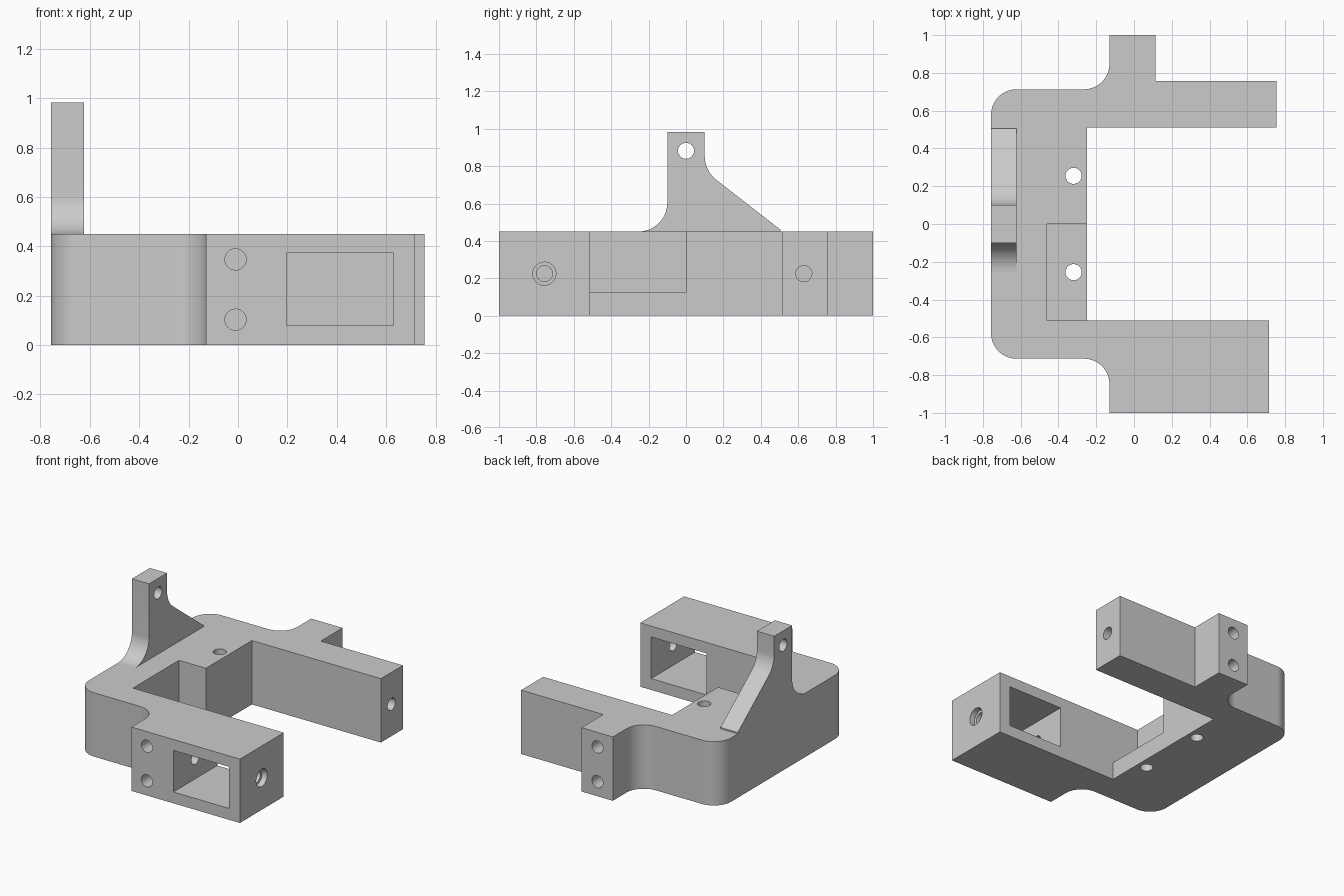
import bpy
import bmesh
from math import cos, sin, radians, atan2, tan, pi

default = bpy.data.objects.get("Cube")
if default:
    bpy.data.objects.remove(default, do_unlink=True)

# Single matte grey
grey = bpy.data.materials.new("plain grey")
grey.use_nodes = True
GREY = (0.6, 0.6, 0.6, 1)
grey.diffuse_color = GREY
grey.node_tree.nodes["Principled BSDF"].inputs["Base Color"].default_value = GREY


def arc(cx, cy, r, start, end, n=14):
    """Points on an arc, angles in degrees."""
    angles = [radians(start + (end - start) * i / n) for i in range(n + 1)]
    return [(cx + r * cos(a), cy + r * sin(a)) for a in angles]


def prism(name, outline, axis, lo, hi):
    """Extrude a 2D outline along an axis from lo to hi."""
    place = {"x": lambda u, v, w: (w, u, v),
             "y": lambda u, v, w: (u, w, v),
             "z": lambda u, v, w: (u, v, w)}[axis]
    bm = bmesh.new()
    rings = [[bm.verts.new(place(u, v, w)) for u, v in outline] for w in (lo, hi)]
    for ring in rings:
        bm.faces.new(ring)
    count = len(outline)
    for i in range(count):
        j = (i + 1) % count
        bm.faces.new((rings[0][i], rings[0][j], rings[1][j], rings[1][i]))
    bmesh.ops.recalc_face_normals(bm, faces=bm.faces)
    mesh = bpy.data.meshes.new(name)
    bm.to_mesh(mesh)
    bm.free()
    mesh.materials.append(grey)
    obj = bpy.data.objects.new(name, mesh)
    bpy.context.collection.objects.link(obj)
    return obj


def rect(u0, u1, v0, v1):
    return [(u0, v0), (u1, v0), (u1, v1), (u0, v1)]


def activate(obj):
    bpy.ops.object.select_all(action="DESELECT")
    obj.select_set(True)
    bpy.context.view_layer.objects.active = obj


def cut(target, outline, axis, lo, hi):
    """Subtract a prism from the target."""
    cutter = prism("cutter", outline, axis, lo, hi)
    cutter.hide_render = True
    mod = target.modifiers.new("cut", "BOOLEAN")
    mod.operation = "DIFFERENCE"
    mod.solver = "EXACT"
    mod.object = cutter
    activate(target)
    bpy.ops.object.modifier_apply(modifier=mod.name)
    bpy.data.objects.remove(cutter, do_unlink=True)


def drill(target, u, v, r, axis, lo, hi):
    cut(target, arc(u, v, r, 0, 345, 23), axis, lo, hi)


# Main dimensions
TOP = 0.45
BACK_X = -0.757
SPINE_X = -0.25
SIDE_Y = 0.713
ARM_Y = 0.512
TAB_X = -0.13
HOLE = 0.043
ROUND = 0.135

# Bracket body: spine, two arms and a rear tab in one outline
corner_x, corner_y = BACK_X + ROUND, SIDE_Y - ROUND
fillet_x, fillet_y = TAB_X - ROUND, SIDE_Y + ROUND
outline = (
    arc(corner_x, -corner_y, ROUND, 180, 270)
    + arc(fillet_x, -fillet_y, ROUND, 90, 0)
    + [(TAB_X, -1), (0.715, -1), (0.715, -ARM_Y), (SPINE_X, -ARM_Y),
       (SPINE_X, ARM_Y), (0.755, ARM_Y), (0.755, 0.757), (0.115, 0.757),
       (0.115, 1), (TAB_X, 1)]
    + arc(fillet_x, fillet_y, ROUND, 0, -90)
    + arc(corner_x, corner_y, ROUND, 90, 180)
)
body = prism("bracket_body", outline, "z", 0, TOP)

# Step pocket in the spine and window through the front arm
cut(body, rect(-0.46, SPINE_X + 0.05, -ARM_Y, 0), "z", 0.125, TOP + 0.1)
cut(body, rect(0.197, 0.63, 0.08, 0.373), "y", -1.1, -0.4)

# Vertical screw holes in the spine
for y in (-0.255, 0.255):
    drill(body, -0.32, y, HOLE, "z", -0.1, TOP + 0.1)

# Blind screw holes in the front arm and rear tab
for z in (0.103, 0.347):
    drill(body, -0.01, z, HOLE, "y", -1.1, -0.75)
    drill(body, -0.01, z, HOLE, "y", 0.75, 1.1)

# Holes along the arms, the front one counterbored
drill(body, -0.757, 0.225, HOLE, "x", 0.05, 0.8)
drill(body, -0.757, 0.225, 0.062, "x", 0.675, 0.8)
drill(body, 0.63, 0.225, HOLE, "x", 0.5, 0.85)

# Upright lug with a curved front foot and sloping rear brace
HALF = 0.1
LUG_TOP = 0.983
foot = 0.155
bend = 0.165
brace_end = (0.505, 0.46)
knee_z = 0.775
slope = atan2(knee_z - brace_end[1], brace_end[0] - HALF)
turn = pi / 2 - slope
knee = arc(HALF + bend, knee_z + bend * tan(turn / 2), bend,
           180, 180 + turn * 180 / pi)
lug_outline = (
    [(brace_end[0], TOP), brace_end] + knee[::-1]
    + [(HALF, LUG_TOP), (-HALF, LUG_TOP)]
    + arc(-HALF - foot, TOP + foot, foot, 0, -90)
)
lug = prism("upright_lug", lug_outline, "x", BACK_X, -0.623)
drill(lug, 0, 0.882, HOLE, "x", -0.9, -0.5)

# Smooth the rounds, keep the edges crisp
for obj in (body, lug):
    activate(obj)
    bpy.ops.object.shade_smooth_by_angle(angle=radians(30))
